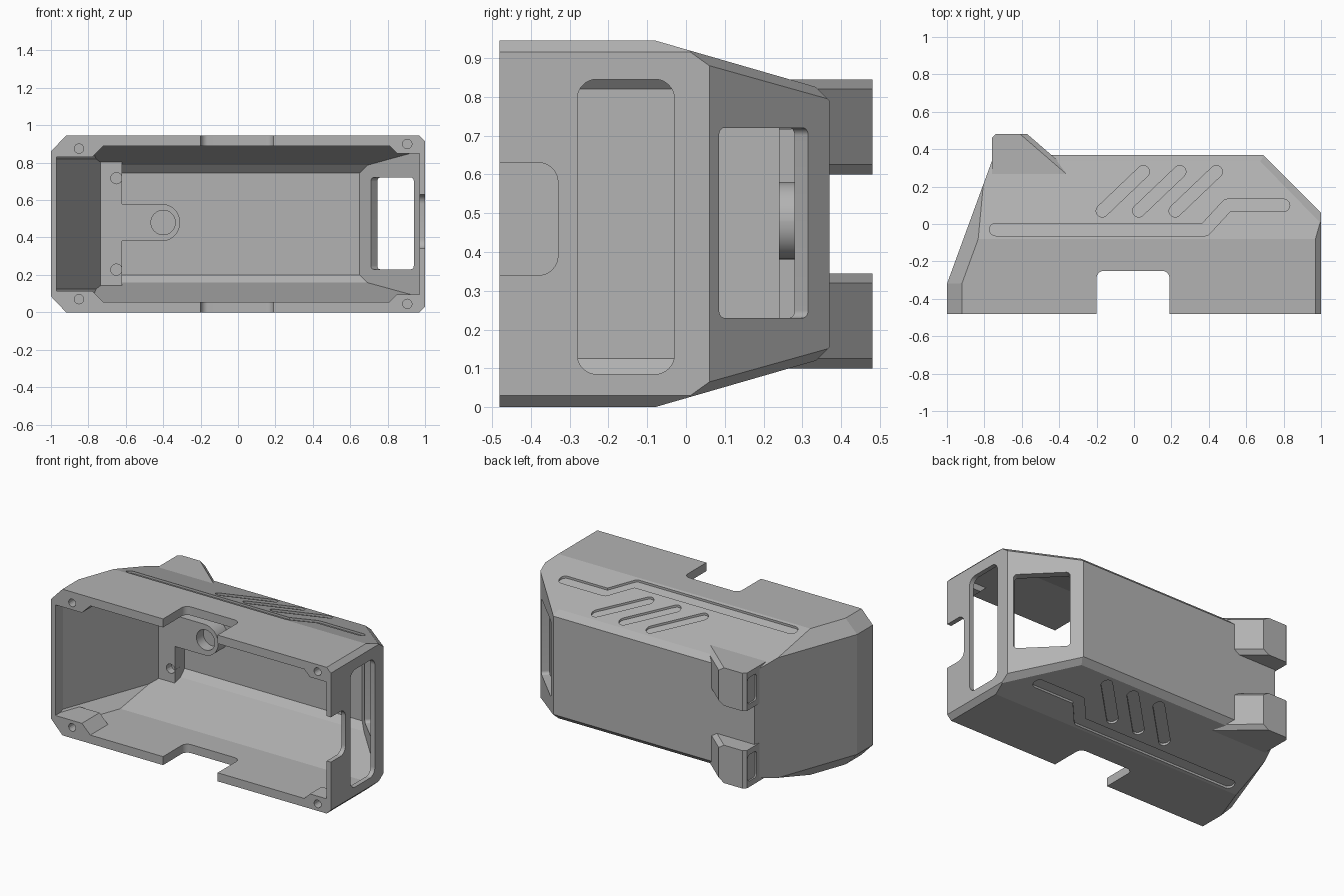
import bpy, bmesh, math
from mathutils import Matrix, Vector

if "Cube" in bpy.data.objects:
    bpy.data.objects.remove(bpy.data.objects["Cube"])

H = 0.945
grey = bpy.data.materials.new("plain grey")
grey.use_nodes = True
grey.diffuse_color = (0.45, 0.45, 0.45, 1)
grey.node_tree.nodes["Principled BSDF"].inputs["Base Color"].default_value = (0.45, 0.45, 0.45, 1)


def finish(bm, name):
    bmesh.ops.recalc_face_normals(bm, faces=bm.faces)
    mesh = bpy.data.meshes.new(name)
    bm.to_mesh(mesh)
    bm.free()
    mesh.materials.append(grey)
    ob = bpy.data.objects.new(name, mesh)
    bpy.context.collection.objects.link(ob)
    return ob


def box_mesh(lo, hi):
    bm = bmesh.new()
    bmesh.ops.create_cube(bm, size=1)
    lo, hi = Vector(lo), Vector(hi)
    for v in bm.verts:
        v.co = [lo[i] if v.co[i] < 0 else hi[i] for i in range(3)]
    return bm


def convex(name, lo, hi, planes):
    """Box trimmed by planes given as (point, outward normal)."""
    bm = box_mesh(lo, hi)
    for co, no in planes:
        bmesh.ops.bisect_plane(bm, geom=bm.verts[:] + bm.edges[:] + bm.faces[:], dist=1e-5,
                               plane_co=co, plane_no=no, clear_outer=True)
        bmesh.ops.holes_fill(bm, edges=[e for e in bm.edges if e.is_boundary], sides=0)
    return finish(bm, name)


def both(planes):
    """Repeat sloping planes on the underside."""
    return planes + [((x, y, H - z), (a, b, -c)) for (x, y, z), (a, b, c) in planes if c]


def rounded(name, center, size, axis, r, segments=8, turn=0):
    """Box whose edges along one axis are rounded."""
    s = Vector(size) / 2
    bm = box_mesh(-s, s)
    edges = [e for e in bm.edges if abs((e.verts[0].co - e.verts[1].co)[axis]) > 1e-4]
    bmesh.ops.bevel(bm, geom=edges, offset=r, segments=segments, profile=0.5, affect='EDGES')
    bm.transform(Matrix.Translation(center) @ Matrix.Rotation(turn, 4, 'Z'))
    return finish(bm, name)


def combine(target, other, op):
    mod = target.modifiers.new("cut", 'BOOLEAN')
    mod.operation, mod.solver, mod.object = op, 'EXACT', other
    bpy.context.view_layer.objects.active = target
    bpy.ops.object.modifier_apply(modifier=mod.name)
    bpy.data.objects.remove(other)


def cut(target, other):
    combine(target, other, 'DIFFERENCE')


def mirrored(z):
    return (z, H - z)


# outer body
shell = convex("housing_shell", (-1, -0.48, 0), (1, 0.37, H), both([
    ((1, 0.06, 0), (1, 1, 0)),
    ((-1, -0.32, 0), (-0.67, 0.245, 0)),
    ((0, -0.08, H), (0, 0.13, 0.45)),
    ((1, 0, 0.915), (1, 0, 1)),
    ((1, 0.06, 0.88), (0.44, 0.72, 1)),
    ((0, 0.37, 0.79), (0, 1, 1)),
    ((-1, -0.48, 0.86), (-1, 0, 0.95)),
    ((-1, -0.32, 0.86), (-1.07, 0.39, 1)),
]))

# rear hinge lugs
for low, high in ((0.1, 0.345), (0.6, 0.845)):
    lug = convex("lug", (-0.76, 0.1, low), (-0.2, 0.48, high), [
        ((-0.57, 0.48, 0), (0.19, 0.22, 0)),
        ((-0.76, 0.46, 0), (-1, 1, 0)),
        ((-0.57, 0.48, high - 0.025), (0.19, 0.22, 0.29)),
        ((-0.57, 0.48, low + 0.025), (0.19, 0.22, -0.29)),
    ])
    combine(shell, lug, 'UNION')

# hollow inside
cavity = convex("cavity", (-0.97, -0.6, 0.055), (0.97, 0.34, 0.89), both([
    ((0.65, 0.34, 0), (1, 1, 0)),
    ((-0.94, -0.32, 0), (-0.67, 0.245, 0)),
    ((0, -0.08, 0.89), (0, 0.115, 0.42)),
    ((0, 0.34, 0.745), (0, 1, 1)),
    ((-0.93, -0.32, 0.83), (-1.07, 0.39, 1)),
]))

# corner screw bosses, mount block and tab stay solid
for sign in (1, -1):
    mid = H / 2
    for name, lo, hi, co, no in (
        ("left_boss", (-1.1, -0.7, 0.83), (-0.7, -0.3, 1), (-0.78, 0, 0.83), (1, 0, -1)),
        ("right_boss", (0.8, -0.7, 0.85), (1.1, -0.36, 1), (0.85, 0, 0.85), (-1, 0, -1)),
    ):
        if sign < 0:
            lo, hi = (lo[0], lo[1], H - hi[2]), (hi[0], hi[1], H - lo[2])
            co, no = (co[0], co[1], H - co[2]), (no[0], no[1], -no[2])
        cut(cavity, convex(name, lo, hi, [(co, no)]))
cut(cavity, convex("mount_block", (-1, 0.24, -0.1), (-0.62, 0.5, 1.1), []))
cut(cavity, rounded("mount_tab", (-0.53, 0.37, 0.48), (0.44, 0.26, 0.2), 1, 0.098))
cut(shell, cavity)

# notches in the front rim
cut(shell, rounded("rim_notch", (-0.005, -0.5, H / 2), (0.39, 0.5, 2), 2, 0.04))
cut(shell, rounded("side_notch", (1, -0.53, 0.485), (0.2, 0.4, 0.29), 0, 0.05))

# side slot and the two angled windows
cut(shell, rounded("side_slot", (1, -0.155, 0.465), (0.14, 0.25, 0.76), 0, 0.05))
cut(shell, rounded("corner_window", (0.86, 0.2, 0.475), (0.3, 0.325, 0.49), 0, 0.02,
                   turn=math.pi / 4))
cut(shell, rounded("slant_window", (-0.863, 0.055, 0.483), (0.3, 0.31, 0.57), 0, 0.04, 1,
                   turn=math.atan2(0.245, -0.67)))

# screw holes
for z in mirrored(0.875):
    cut(shell, rounded("screw_hole", (-0.85, -0.48, z), (0.05, 0.2, 0.05), 1, 0.0245, 4))
for z in mirrored(0.9):
    cut(shell, rounded("screw_hole", (0.905, -0.48, z), (0.05, 0.16, 0.05), 1, 0.0245, 4))
for z in mirrored(0.717):
    cut(shell, rounded("mount_hole", (-0.65, 0.24, z), (0.06, 0.1, 0.06), 1, 0.0295, 4))
cut(shell, rounded("tab_hole", (-0.4, 0.24, 0.48), (0.13, 0.14, 0.13), 1, 0.064))

# shallow panels on the lug ends
for z in mirrored(0.722):
    cut(shell, rounded("lug_panel", (-0.76, 0.41, z), (0.02, 0.09, 0.17), 0, 0.02))


# engraved grooves on the sloping top and bottom
def groove(a, b, upper, half=0.033, depth=0.014):
    a, b = Vector(a), Vector(b)
    ang = math.atan2(b.y - a.y, b.x - a.x)
    bm = bmesh.new()
    rings = []
    for lift in (-depth, 0.05):
        ring = []
        for end, start in ((a, ang + math.pi / 2), (b, ang - math.pi / 2)):
            for i in range(9):
                t = start + math.pi * i / 8
                x, y = end.x + half * math.cos(t), end.y + half * math.sin(t)
                z = H - (y + 0.08) * 0.13 / 0.45 + lift
                ring.append(bm.verts.new((x, y, z if upper else H - z)))
        rings.append(ring)
        bm.faces.new(ring)
    n = len(rings[0])
    for i in range(n):
        j = (i + 1) % n
        bm.faces.new((rings[0][i], rings[0][j], rings[1][j], rings[1][i]))
    return finish(bm, "groove")


path = [(0.8, 0.1), (0.5, 0.1), (0.38, -0.03), (-0.74, -0.03)]
lines = list(zip(path, path[1:]))
lines += [((x, 0.07), (x + 0.22, 0.28)) for x in (-0.17, 0.025, 0.22)]
for upper in (True, False):
    for a, b in lines:
        cut(shell, groove(a, b, upper))

# crisp edges with softly rounded corners
bpy.ops.object.select_all(action='DESELECT')
shell.select_set(True)
bpy.context.view_layer.objects.active = shell
bpy.ops.object.shade_smooth_by_angle(angle=0.24)
